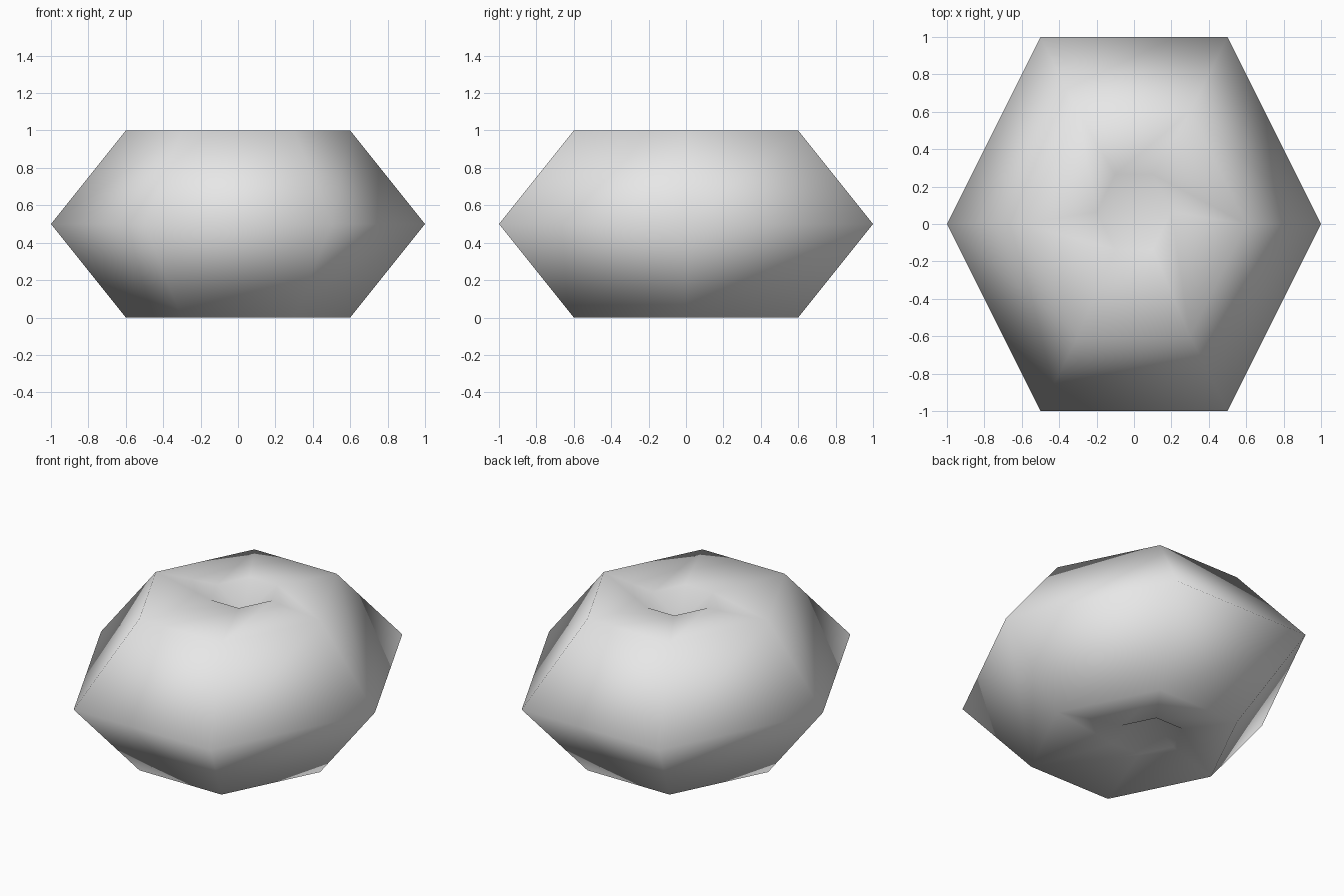
import bpy
import bmesh

cube = bpy.data.objects.get("Cube")
if cube:
    bpy.data.objects.remove(cube, do_unlink=True)

# Plain grey stone
stone = bpy.data.materials.new("grey_stone")
stone.use_nodes = True
stone.diffuse_color = (0.8, 0.8, 0.8, 1)
stone.node_tree.nodes["Principled BSDF"].inputs["Base Color"].default_value = (0.8, 0.8, 0.8, 1)

HEXAGON = [(1, 0), (0.5, 1), (-0.5, 1), (-1, 0), (-0.5, -1), (0.5, -1)]
# Rings from bottom to top: scale, y shift, height
RINGS = [(0.2, 0.128, 0), (0.6, 0, 0), (1, 0, 0.5), (0.6, 0, 1), (0.2, 0.065, 1)]
DIMPLE = 0.15

bm = bmesh.new()
rings = [[bm.verts.new((x * s, y * s + dy, z)) for x, y in HEXAGON]
         for s, dy, z in RINGS]

# Belt, shoulders and caps
for low, high in zip(rings, rings[1:]):
    for i in range(6):
        j = (i + 1) % 6
        bm.faces.new((low[i], low[j], high[j], high[i]))

# Shallow dimples at both ends
for ring, (s, dy, z), sink in ((rings[0], RINGS[0], DIMPLE),
                               (rings[-1], RINGS[-1], -DIMPLE)):
    pole = bm.verts.new((0, dy, z + sink))
    for i in range(6):
        bm.faces.new((ring[i], ring[(i + 1) % 6], pole))

bmesh.ops.recalc_face_normals(bm, faces=bm.faces)
for face in bm.faces:
    face.smooth = True

mesh = bpy.data.meshes.new("rock")
bm.to_mesh(mesh)
bm.free()
mesh.materials.append(stone)
rock = bpy.data.objects.new("rock", mesh)
bpy.context.collection.objects.link(rock)
